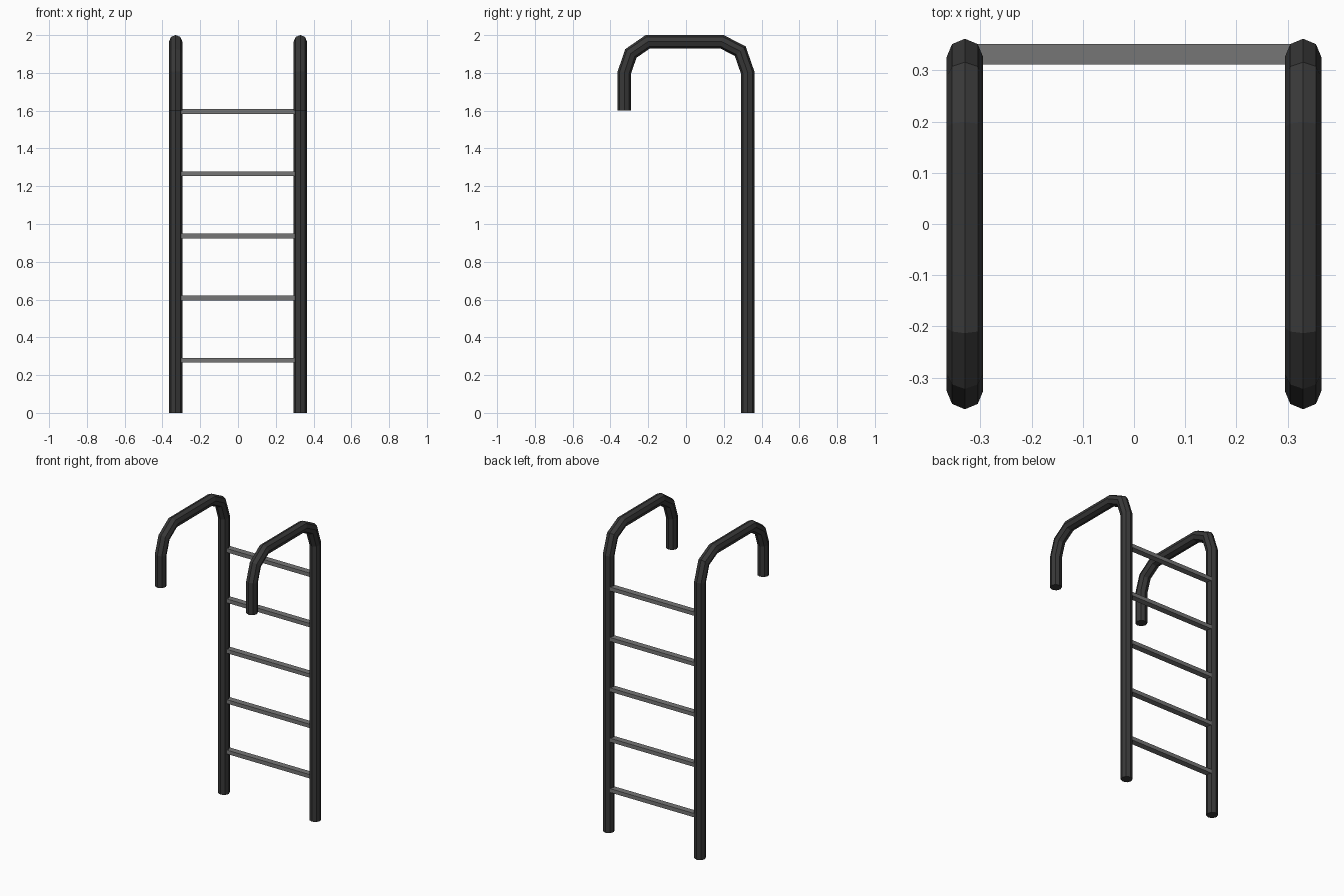
import bpy, bmesh, math
from mathutils import Vector

if "Cube" in bpy.data.objects:
    bpy.data.objects.remove(bpy.data.objects["Cube"])


def material(name, v):
    m = bpy.data.materials.new(name)
    m.diffuse_color = (v, v, v, 1)
    m.use_nodes = True
    m.node_tree.nodes["Principled BSDF"].inputs["Base Color"].default_value = m.diffuse_color
    return m


rail_mat = material("dark rail grey", 0.04)
rung_mat = material("mid rung grey", 0.18)


def finish(bm, name, mat):
    bmesh.ops.recalc_face_normals(bm, faces=bm.faces)
    me = bpy.data.meshes.new(name)
    bm.to_mesh(me)
    bm.free()
    me.materials.append(mat)
    ob = bpy.data.objects.new(name, me)
    bpy.context.collection.objects.link(ob)
    return ob


# Hooked rails: an octagon swept along a bent path in the YZ plane
PATH = [(0.326, 0), (0.326, 1.803), (0.287, 1.915), (0.19, 1.965),
        (-0.202, 1.965), (-0.292, 1.903), (-0.326, 1.803), (-0.326, 1.6)]
RADIUS, SIDES = 0.0355, 8


def rail(name, x):
    bm = bmesh.new()
    pts = [Vector(p) for p in PATH]
    rings = []
    for i, p in enumerate(pts):
        a = (p - pts[i - 1]).normalized() if i else (pts[1] - p).normalized()
        b = (pts[i + 1] - p).normalized() if i < len(pts) - 1 else a
        t = (a + b).normalized()
        n = Vector((-t.y, t.x)) / t.dot(a)  # mitred bend
        ring = []
        for k in range(SIDES):
            ang = 2 * math.pi * k / SIDES
            q = p + n * RADIUS * math.sin(ang)
            ring.append(bm.verts.new((x + RADIUS * math.cos(ang), q.x, q.y)))
        rings.append(ring)
    for r, s in zip(rings, rings[1:]):
        for k in range(SIDES):
            j = (k + 1) % SIDES
            bm.faces.new((r[k], r[j], s[j], s[k]))
    bm.faces.new(rings[0])
    bm.faces.new(rings[-1])
    return finish(bm, name, rail_mat)


rail("left_rail", -0.33)
rail("right_rail", 0.33)

# Flat rungs between the rails
for i in range(5):
    bm = bmesh.new()
    bmesh.ops.create_cube(bm, size=1)
    bmesh.ops.scale(bm, vec=(0.61, 0.04, 0.025), verts=bm.verts)
    bmesh.ops.translate(bm, vec=(0, 0.331, 0.279 + 0.329 * i), verts=bm.verts)
    finish(bm, f"rung_{i + 1}", rung_mat)
